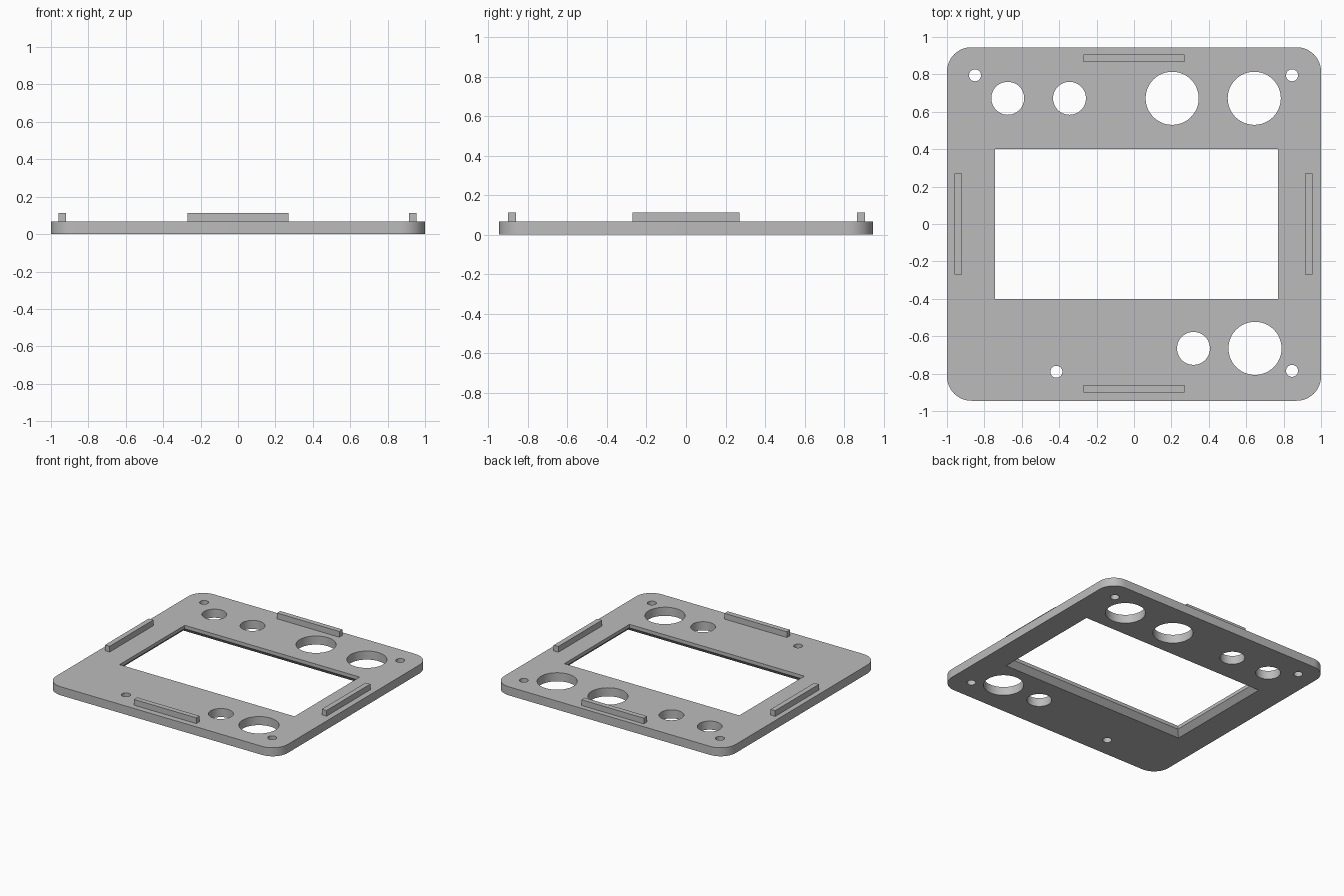
import bpy
import bmesh
from mathutils import Matrix

if "Cube" in bpy.data.objects:
    bpy.data.objects.remove(bpy.data.objects["Cube"], do_unlink=True)

THICK = 0.067
TAB_TOP = 0.112

grey = bpy.data.materials.new("plain_grey")
grey.use_nodes = True
grey.diffuse_color = (0.5, 0.5, 0.5, 1)
grey.node_tree.nodes["Principled BSDF"].inputs["Base Color"].default_value = (0.5, 0.5, 0.5, 1)


def finish(name, bm):
    bmesh.ops.recalc_face_normals(bm, faces=bm.faces)
    mesh = bpy.data.meshes.new(name)
    bm.to_mesh(mesh)
    bm.free()
    mesh.materials.append(grey)
    obj = bpy.data.objects.new(name, mesh)
    bpy.context.collection.objects.link(obj)
    return obj


def add_box(bm, x0, x1, y0, y1, z0, z1):
    centre = ((x0 + x1) / 2, (y0 + y1) / 2, (z0 + z1) / 2)
    size = (x1 - x0, y1 - y0, z1 - z0, 1)
    bmesh.ops.create_cube(bm, size=1, matrix=Matrix.Translation(centre) @ Matrix.Diagonal(size))


# Plate with rounded corners
bm = bmesh.new()
add_box(bm, -1, 1, -0.945, 0.945, 0, THICK)
uprights = [e for e in bm.edges if abs(e.verts[0].co.z - e.verts[1].co.z) > 0.01]
bmesh.ops.bevel(bm, geom=uprights, offset=0.13, segments=12, profile=0.5, affect='EDGES')
plate = finish("panel_plate", bm)

# Cutters: round holes grouped by radius
holes = {
    0.032: [(-0.85, 0.795), (0.845, 0.795), (0.845, -0.785), (-0.415, -0.79)],
    0.088: [(-0.675, 0.672), (-0.345, 0.672), (0.318, -0.665)],
    0.142: [(0.204, 0.672), (0.643, 0.672), (0.647, -0.665)],
}
bm = bmesh.new()
for radius, centres in holes.items():
    for x, y in centres:
        bmesh.ops.create_cone(bm, cap_ends=True, segments=48, radius1=radius, radius2=radius,
                              depth=0.3, matrix=Matrix.Translation((x, y, 0)))

# Cutter: window with a thin upright lip, flaring out towards the underside
rings = []
for z, grow in [(-0.02, 0.06), (0.04, 0), (0.15, 0)]:
    x0, x1, y = -0.742 - grow, 0.77 + grow, 0.402 + grow
    rings.append([bm.verts.new(p) for p in ((x0, -y, z), (x1, -y, z), (x1, y, z), (x0, y, z))])
for low, high in zip(rings, rings[1:]):
    for i in range(4):
        j = (i + 1) % 4
        bm.faces.new((low[i], low[j], high[j], high[i]))
bm.faces.new(rings[0])
bm.faces.new(rings[-1])
cutter = finish("opening_cutter", bm)
cutter.hide_render = True

# Cut the openings and bake the result
cut = plate.modifiers.new("openings", 'BOOLEAN')
cut.operation = 'DIFFERENCE'
cut.solver = 'EXACT'
cut.object = cutter
bpy.ops.object.select_all(action='DESELECT')
plate.select_set(True)
bpy.context.view_layer.objects.active = plate
bpy.ops.object.modifier_apply(modifier=cut.name)
bpy.data.objects.remove(cutter, do_unlink=True)
bpy.ops.object.shade_smooth_by_angle()

# Raised locating tabs, one along each side
for name, x, y, half_x, half_y in [
    ("left_tab", 0.934, 0, 0.02, 0.27),
    ("right_tab", -0.94, 0, 0.02, 0.27),
    ("back_tab", 0, 0.886, 0.27, 0.02),
    ("front_tab", 0, -0.88, 0.27, 0.02),
]:
    bm = bmesh.new()
    add_box(bm, x - half_x, x + half_x, y - half_y, y + half_y, THICK - 0.01, TAB_TOP)
    finish(name, bm)
